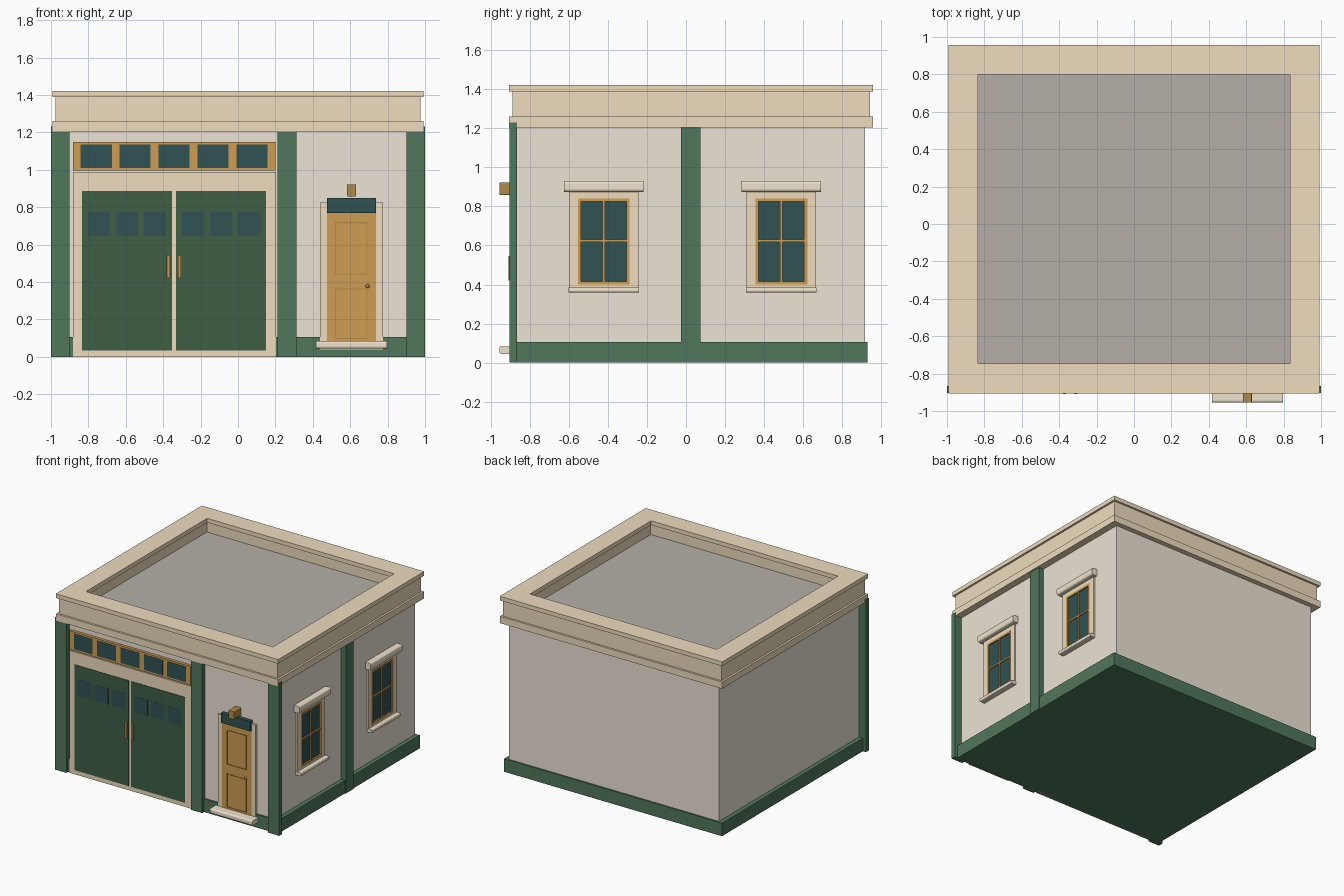
import bpy, bmesh

if "Cube" in bpy.data.objects:
    bpy.data.objects.remove(bpy.data.objects["Cube"])


def mat(name, r, g, b):
    m = bpy.data.materials.new(name)
    m.diffuse_color = (r, g, b, 1)
    m.use_nodes = True
    m.node_tree.nodes["Principled BSDF"].inputs["Base Color"].default_value = m.diffuse_color
    return m


WALL = mat("plaster", .84, .77, .67)
CREAM = mat("cream_trim", .86, .72, .51)
STONE = mat("pale_stone", .86, .77, .62)
GREEN = mat("green_paint", .08, .185, .105)
DOOR = mat("dark_green_paint", .05, .112, .062)
WOOD = mat("wood", .62, .34, .085)
GLASS = mat("glass", .03, .085, .085)
ROOF = mat("roof_felt", .46, .43, .39)
BRASS = mat("brass", .45, .26, .06)


def finish(name, bm, m):
    me = bpy.data.meshes.new(name)
    bmesh.ops.recalc_face_normals(bm, faces=bm.faces[:])
    bm.to_mesh(me)
    bm.free()
    me.materials.append(m)
    ob = bpy.data.objects.new(name, me)
    bpy.context.collection.objects.link(ob)
    return ob


def add_box(bm, x, y, z):
    vs = bmesh.ops.create_cube(bm, size=1)["verts"]
    for v in vs:
        v.co = [(a[0] + a[1]) / 2 + c * (a[1] - a[0]) for a, c in zip((x, y, z), v.co)]


def box(name, x, y, z, m, round_along=None, r=0):
    """Box; optionally round only the edges running along one axis (0, 1 or 2)."""
    bm = bmesh.new()
    add_box(bm, x, y, z)
    if r:
        edges = [e for e in bm.edges
                 if abs(e.verts[0].co[round_along] - e.verts[1].co[round_along]) > 1e-4]
        bmesh.ops.bevel(bm, geom=edges, offset=r, segments=3, profile=.5, affect="EDGES")
    return finish(name, bm, m)


def frame(name, a, z, d, t, m, axis="y"):
    """Rectangular frame around an opening; a = span along the wall, d = depth span."""
    bm = bmesh.new()
    bars = [((a[0], a[0] + t), z), ((a[1] - t, a[1]), z),
            ((a[0] + t, a[1] - t), (z[0], z[0] + t)),
            ((a[0] + t, a[1] - t), (z[1] - t, z[1]))]
    for s, h in bars:
        if axis == "y":
            add_box(bm, s, d, h)
        else:
            add_box(bm, d, s, h)
    return finish(name, bm, m)


# Body: walls, plinth and flat roof
CY = 0.026
box("walls", (-.937, .937), (-.866, .917), (.05, 1.22), WALL)
box("plinth", (-.973, .973), (-.88, .93), (0, .105), GREEN)
box("roof_deck", (-.86, .86), (CY - .798, CY + .798), (1.20, 1.305), ROOF)

# Parapet: one stepped profile carried round the four corners (offset from wall ring, z)
profile = [(.993, 1.205), (.993, 1.26), (.977, 1.26), (.977, 1.388), (.993, 1.388),
           (.993, 1.422), (.835, 1.422), (.835, 1.388), (.845, 1.388), (.845, 1.205)]
bm = bmesh.new()
rings = []
for sx, sy in ((-1, -1), (1, -1), (1, 1), (-1, 1)):
    rings.append([bm.verts.new((sx * r, CY + sy * (r - .062), z)) for r, z in profile])
n = len(profile)
for i in range(4):
    p, q = rings[i], rings[(i + 1) % 4]
    for j in range(n):
        k = (j + 1) % n
        bm.faces.new((p[j], q[j], q[k], p[k]))
finish("parapet_cornice", bm, CREAM)

# Pilasters
for side, x in (("left", (-1, -.9)), ("right", (.9, 1))):
    box(side + "_corner_pilaster", x, (-.904, -.866), (0, 1.23), GREEN)
box("middle_pilaster", (.212, .313), (-.904, -.86), (0, 1.206), GREEN)
box("side_pilaster", (.93, .98), (-.025, .075), (0, 1.206), GREEN)

# Garage surround, transom and its five panes
box("garage_surround", (-.882, .202), (-.888, -.86), (0, .988), CREAM)
box("transom_frame", (-.882, .2), (-.889, -.86), (.995, 1.148), WOOD)
for i in range(5):
    cx = -.759 + i * .2085
    box(f"transom_pane_{i+1}", (cx - .084, cx + .084), (-.891, -.88), (1.01, 1.134), GLASS)

# Double garage doors with three panes and a handle each
for side, x0, hx in (("left", -.834, -.372), ("right", -.331, -.313)):
    box(side + "_garage_door", (x0, x0 + .481), (-.892, -.88), (.035, .886), DOOR)
    for i in range(3):
        px = x0 + .032 + i * .15
        box(f"{side}_door_pane_{i+1}", (px, px + .118), (-.893, -.885), (.647, .776), GLASS)
    box(side + "_garage_handle", (hx - .009, hx + .009), (-.908, -.885), (.42, .545), WOOD, 2, .003)

# Entrance door with surround, transom, panels, knob, step and lamp
frame("entrance_surround", (.438, .776), (.04, .826), (-.882, -.86), .04, CREAM)
box("entrance_door", (.477, .737), (-.883, -.86), (.08, .772), WOOD)
for part, z in (("upper", (.44, .72)), ("lower", (.095, .366))):
    frame(part + "_panel_moulding", (.519, .692), z, (-.887, -.88), .006, BRASS)
box("entrance_transom", (.477, .737), (-.897, -.86), (.77, .85), GLASS)
bm = bmesh.new()
bmesh.ops.create_uvsphere(bm, u_segments=12, v_segments=8, radius=.011)
bmesh.ops.translate(bm, verts=bm.verts[:], vec=(.693, -.892, .378))
knob = finish("door_knob", bm, BRASS)
knob.data.shade_smooth()
box("entrance_step", (.418, .797), (-.955, -.87), (.045, .084), STONE, 0, .01)
box("entrance_lamp", (.582, .632), (-.955, -.86), (.858, .922), BRASS, 1, .005)

# Two side windows on the right wall
for i, cy in enumerate((-.421, .488), 1):
    w = f"window_{i}_"

    def span(h):
        return (cy - h, cy + h)
    frame(w + "surround", span(.178), (.361, .88), (.93, .949), .045, CREAM, "x")
    frame(w + "frame", span(.133), (.40, .84), (.93, .952), .016, WOOD, "x")
    box(w + "glass", (.93, .941), span(.12), (.41, .83), GLASS)
    box(w + "upright_bar", (.935, .950), span(.006), (.415, .826), WOOD)
    box(w + "cross_bar", (.935, .949), span(.118), (.617, .63), WOOD)
    box(w + "lintel", (.92, .985), span(.203), (.875, .931), STONE, 1, .014)
    box(w + "sill", (.92, .984), span(.181), (.36, .386), STONE, 1, .006)
